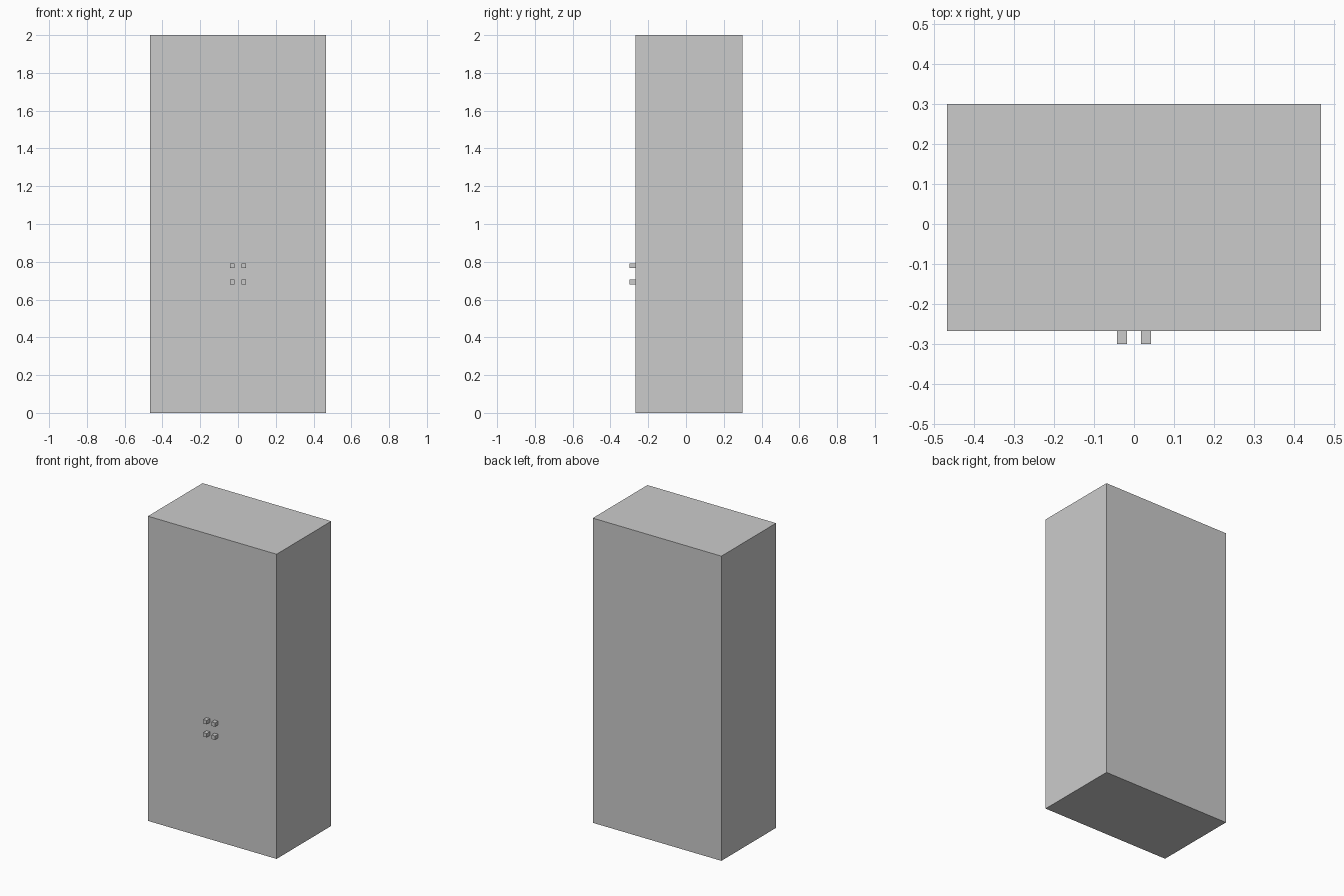
import bpy

if "Cube" in bpy.data.objects:
    bpy.data.objects.remove(bpy.data.objects["Cube"])


def box(name, x0, x1, y0, y1, z0, z1):
    """Axis-aligned box from its limits."""
    bpy.ops.mesh.primitive_cube_add(
        size=1, location=((x0 + x1) / 2, (y0 + y1) / 2, (z0 + z1) / 2))
    ob = bpy.context.object
    ob.name = name
    ob.scale = (x1 - x0, y1 - y0, z1 - z0)
    bpy.ops.object.transform_apply(location=False, rotation=False, scale=True)
    return ob


FRONT = -0.267

# Cabinet body
box("cabinet_body", -0.467, 0.467, FRONT, 0.3, 0, 2)

# Four square knobs on the front, in mirrored pairs
HALF = 0.0127
for row, z in (("lower", 0.693), ("upper", 0.779)):
    for side, x in (("left", -0.03), ("right", 0.03)):
        box(f"{row}_{side}_knob", x - HALF, x + HALF, -0.3, FRONT,
            z - HALF, z + HALF)
